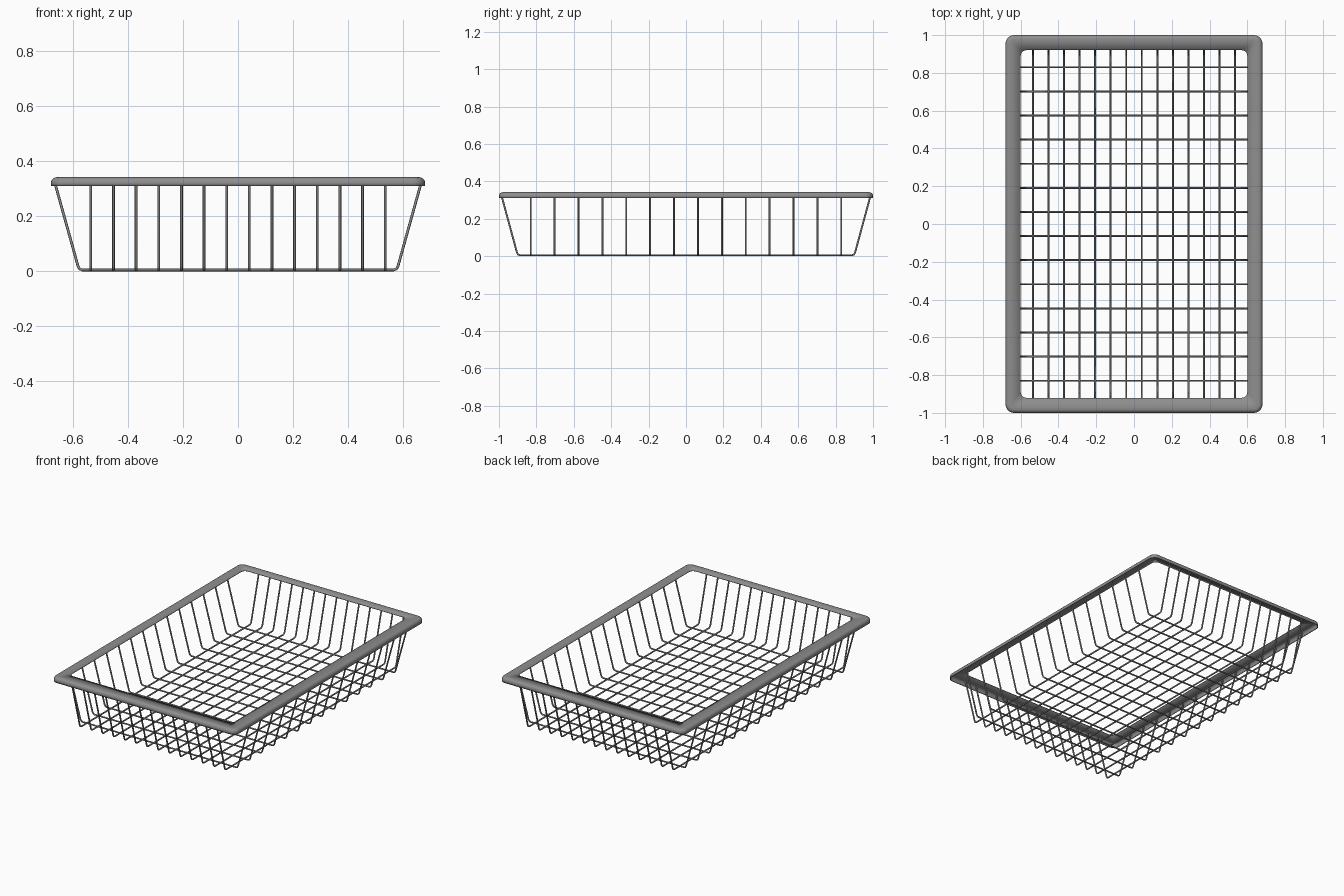
import bpy, bmesh, math

cube = bpy.data.objects.get("Cube")
if cube:
    bpy.data.objects.remove(cube, do_unlink=True)

HALF_X, HALF_Y, TOP = 0.68, 1.0, 0.342
WIRE_R = 0.005
WIRES = 14

grey = bpy.data.materials.new("grey metal")
grey.use_nodes = True
colour = (0.27, 0.27, 0.27, 1)
grey.diffuse_color = colour
grey.node_tree.nodes["Principled BSDF"].inputs["Base Color"].default_value = colour


def link(name, data):
    obj = bpy.data.objects.new(name, data)
    data.materials.append(grey)
    bpy.context.collection.objects.link(obj)
    return obj


def rounded_rect(inset, radius, z, steps=6):
    """Points of a rounded rectangle, counter-clockwise."""
    pts = []
    for corner, (sx, sy) in enumerate([(1, 1), (-1, 1), (-1, -1), (1, -1)]):
        cx = sx * (HALF_X - inset - radius)
        cy = sy * (HALF_Y - inset - radius)
        for i in range(steps + 1):
            a = (corner + i / steps) * math.pi / 2
            pts.append((cx + radius * math.cos(a), cy + radius * math.sin(a), z))
    return pts


# Rim: flat sheet with a rounded lip turned down on the outside
profile = [(0.08, TOP)]
ROUND = 0.02
for i in range(6):
    a = i / 5 * math.pi / 2
    profile.append((ROUND * (1 - math.sin(a)), TOP - ROUND * (1 - math.cos(a))))
profile.append((0, 0.31))

bm = bmesh.new()
loops = []
for inset, z in profile:
    radius = 0.03 if inset > 0.05 else 0.045 - inset
    loops.append([bm.verts.new(p) for p in rounded_rect(inset, radius, z)])
for inner, outer in zip(loops, loops[1:]):
    n = len(inner)
    for i in range(n):
        j = (i + 1) % n
        bm.faces.new((inner[i], outer[i], outer[j], inner[j]))
mesh = bpy.data.meshes.new("rim")
bm.to_mesh(mesh)
bm.free()
rim = link("rim", mesh)
sheet = rim.modifiers.new("sheet", 'SOLIDIFY')
sheet.thickness = 0.004
sheet.offset = -1
bpy.context.view_layer.objects.active = rim
rim.select_set(True)
bpy.ops.object.shade_smooth_by_angle(angle=math.radians(35))


# Wires: each runs down one side, across the floor and up the other side
def wire_set(name, half_floor, half_top, spread, along_x):
    curve = bpy.data.curves.new(name, 'CURVE')
    curve.dimensions = '3D'
    curve.bevel_depth = WIRE_R
    curve.bevel_resolution = 2
    curve.use_fill_caps = True
    side = [(half_top, 0.333), (half_floor + 0.004, 0.02),
            (half_floor - 0.002, 0.009), (half_floor - 0.012, WIRE_R)]
    path = [(-u, z) for u, z in side] + side[::-1]
    for k in range(WIRES):
        v = spread * (2 * k / (WIRES - 1) - 1)
        spline = curve.splines.new('POLY')
        spline.points.add(len(path) - 1)
        for point, (u, z) in zip(spline.points, path):
            point.co = (u, v, z, 1) if along_x else (v, u, z, 1)
    return link(name, curve)


wire_set("cross_wires", 0.578, 0.669, 0.83, True)
wire_set("long_wires", 0.9, 0.989, 0.535, False)
